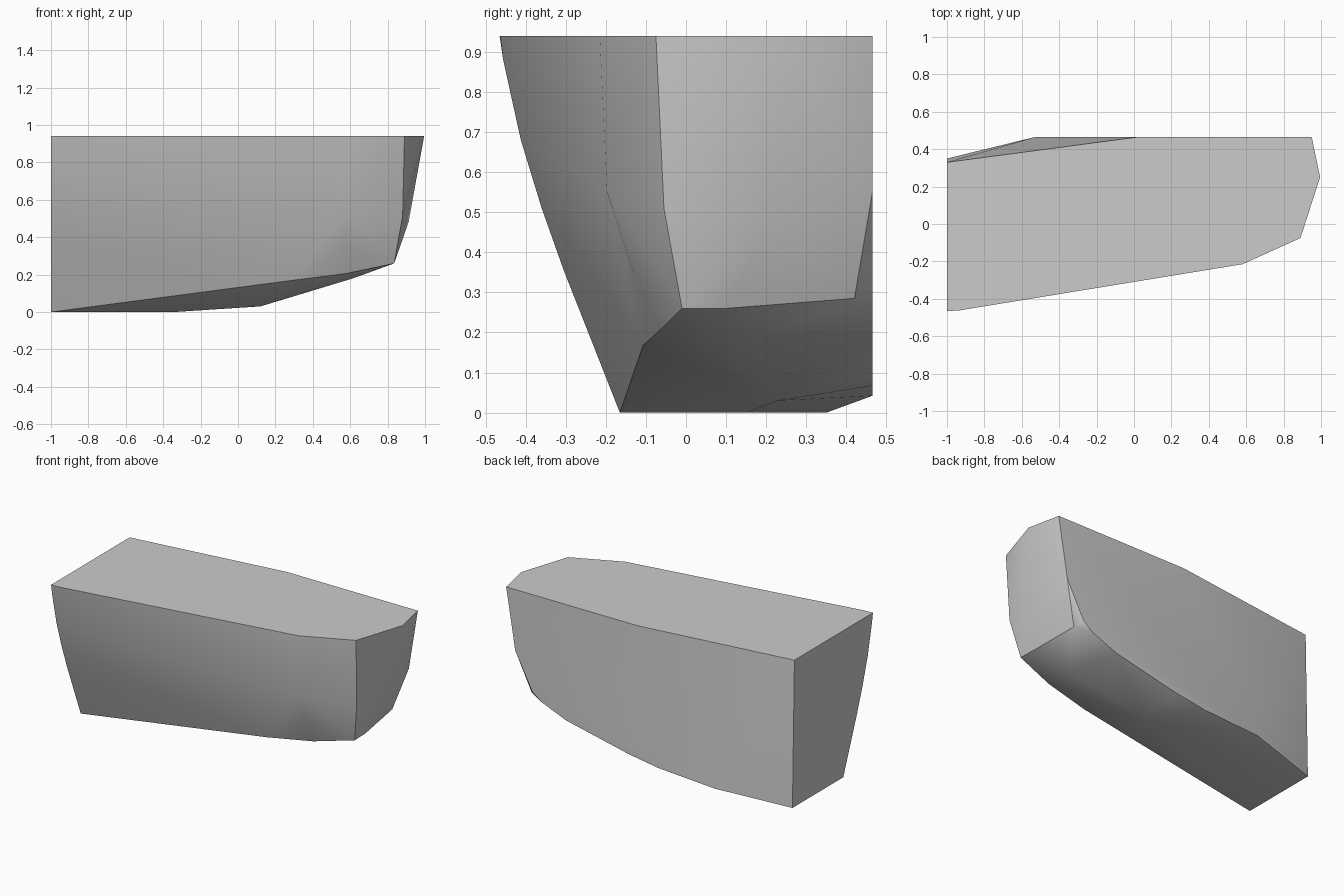
import bpy
import bmesh
import math

default_cube = bpy.data.objects.get("Cube")
if default_cube:
    bpy.data.objects.remove(default_cube, do_unlink=True)

DECK = 0.94      # height of the flat top
BACK = 0.465     # plane of the back wall
END = -1.0       # plane of the square end

# Flat top outline (x, y)
deck_outline = [(END, -.465), (-.94, -.463), (.58, -.215), (.89, -.075),
                (.995, .25), (.95, BACK), (.02, BACK), (END, .33)]

# Square end section (y, z)
end_section = [(-.456, .88), (-.412, .68), (-.36, .51), (-.305, .355),
               (-.165, 0), (.35, 0)]

# Lower edge of the back wall, rising to the rounded end (x, z)
back_edge = [(-.53, .042), (-.13, .067), (.076, .099), (.524, .197),
             (.70, .268), (.765, .318), (.886, .55), (.914, .72)]

# Lower edge of the front wall and the rounded end (x, y, z)
chine = [(.28, -.107, .168), (.58, -.065, .206), (.835, -.01, .26),
         (.832, .1, .26), (.80, .42, .285)]

# Knuckles on the walls between the deck and the chine
knuckles = [(.58, -.197, .55), (.58, -.13, .35),
            (.88, -.055, .51), (.912, .22, .48)]

# Low points along the bottom
keel = [(-.34, .15, 0), (.12, .23, .03), (.61, .15, .178)]

points = [(x, y, DECK) for x, y in deck_outline]
points += [(END, y, z) for y, z in end_section]
points += [(x, BACK, z) for x, z in back_edge]
points += chine + knuckles + keel


def make_material(name, colour):
    """Plain flat material with matching viewport colour."""
    material = bpy.data.materials.new(name)
    material.use_nodes = True
    material.diffuse_color = colour
    shader = next(n for n in material.node_tree.nodes
                  if n.type == "BSDF_PRINCIPLED")
    shader.inputs["Base Color"].default_value = colour
    return material


def make_convex_solid(name, corners, material):
    """Skin a closed convex solid around the section corners."""
    bm = bmesh.new()
    for corner in corners:
        bm.verts.new(corner)
    hull = bmesh.ops.convex_hull(bm, input=list(bm.verts))
    unused = {g for g in hull["geom_interior"] + hull["geom_unused"]
              if isinstance(g, bmesh.types.BMVert)}
    bmesh.ops.delete(bm, geom=list(unused), context="VERTS")
    # Merge the triangles of the flat walls
    bmesh.ops.dissolve_limit(bm, angle_limit=math.radians(0.5),
                             verts=list(bm.verts), edges=list(bm.edges))
    bmesh.ops.recalc_face_normals(bm, faces=list(bm.faces))
    mesh = bpy.data.meshes.new(name)
    bm.to_mesh(mesh)
    bm.free()
    mesh.materials.append(material)
    solid = bpy.data.objects.new(name, mesh)
    bpy.context.collection.objects.link(solid)
    return solid


grey = make_material("plain grey", (0.6, 0.6, 0.6, 1))
hull_block = make_convex_solid("hull_block", points, grey)

# Soft facets, with the deck, end and chine edges kept crisp
bpy.ops.object.select_all(action="DESELECT")
hull_block.select_set(True)
bpy.context.view_layer.objects.active = hull_block
bpy.ops.object.shade_smooth_by_angle(angle=math.radians(30))
